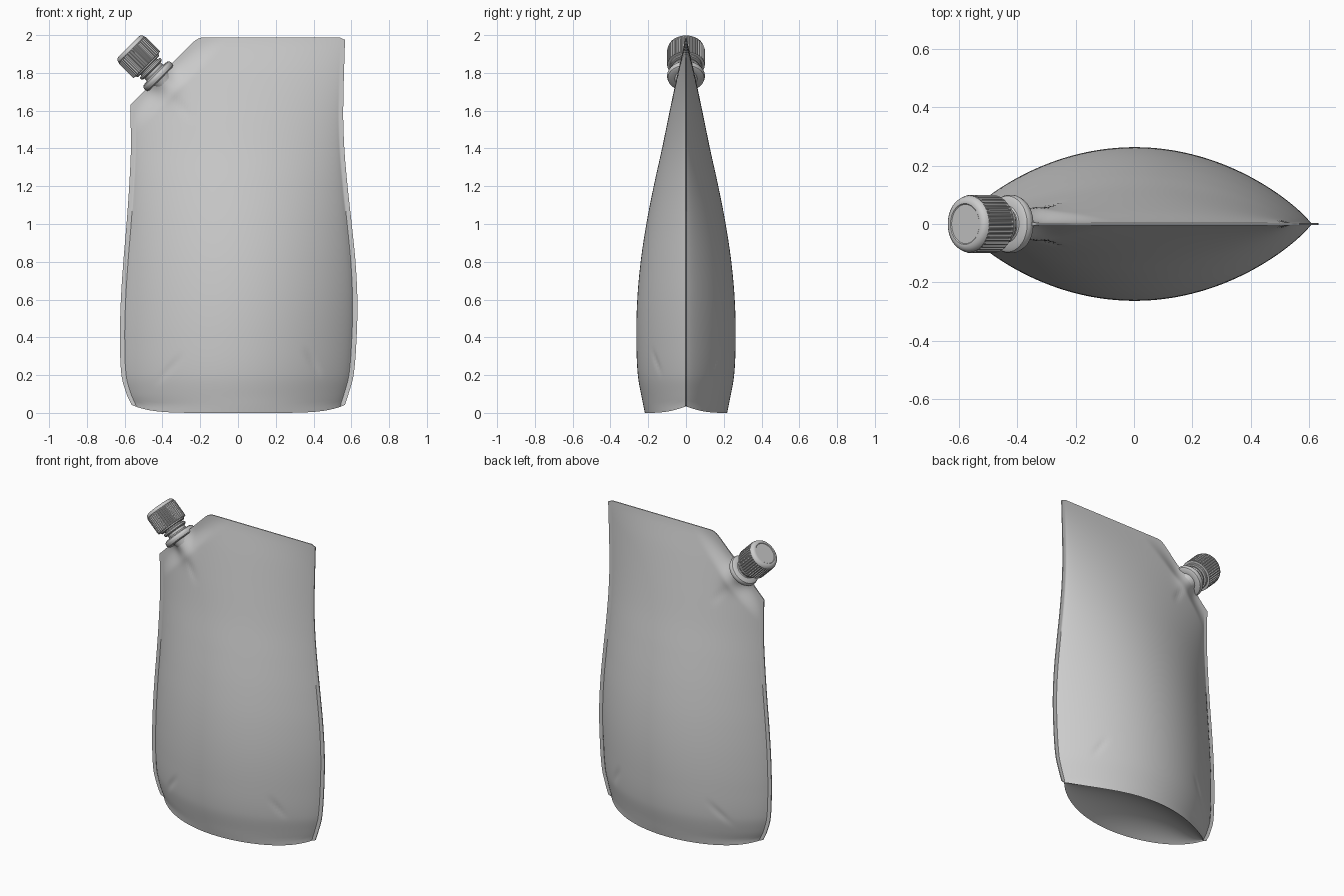
import bpy, bmesh
from math import sin, cos, pi, exp, hypot
from mathutils import Vector

if "Cube" in bpy.data.objects:
    bpy.data.objects.remove(bpy.data.objects["Cube"])


def curve(pts):
    """Smooth interpolation through (position, value) points."""
    def slope(i):
        a, b = pts[max(i - 1, 0)], pts[min(i + 1, len(pts) - 1)]
        return (b[1] - a[1]) / (b[0] - a[0])

    def f(p):
        p = min(max(p, pts[0][0]), pts[-1][0])
        i = max(k for k in range(len(pts) - 1) if pts[k][0] <= p)
        (p0, a), (p1, b) = pts[i], pts[i + 1]
        h = p1 - p0
        t = (p - p0) / h
        return (a * (1 + 2 * t) * (1 - t) ** 2 + slope(i) * h * t * (1 - t) ** 2
                + b * t * t * (3 - 2 * t) + slope(i + 1) * h * t * t * (t - 1))
    return f


def smooth(a, b, v):
    t = min(max((v - a) / (b - a), 0), 1)
    return t * t * (3 - 2 * t)


def finish(name, bm, angle):
    bmesh.ops.recalc_face_normals(bm, faces=bm.faces)
    me = bpy.data.meshes.new(name)
    bm.to_mesh(me)
    bm.free()
    ob = bpy.data.objects.new(name, me)
    bpy.context.collection.objects.link(ob)
    bpy.ops.object.select_all(action='DESELECT')
    ob.select_set(True)
    bpy.context.view_layer.objects.active = ob
    bpy.ops.object.shade_smooth_by_angle(angle=angle)
    return ob


# Pouch outline and belly depth, all by height
left = curve([(0.04, -.562), (.1, -.59), (.2, -.617), (.4, -.625), (.6, -.62), (.8, -.607),
              (1, -.59), (1.2, -.576), (1.4, -.567), (1.63, -.57), (2, -.57)])
right = curve([(0.04, .565), (.1, .585), (.2, .612), (.4, .628), (.6, .632), (.8, .622),
               (1, .602), (1.2, .58), (1.4, .563), (1.6, .557), (2, .567)])
depth = curve([(0, .215), (.06, .227), (.2, .252), (.4, .26), (.6, .255), (.8, .237), (1, .207),
               (1.2, .168), (1.4, .124), (1.6, .083), (1.8, .041), (1.95, .007), (1.99, 0)])
SEAM = .003
SPOUT = Vector((-.42, 0, 1.78))
# Wrinkles: start x, z, end x, z
CREASES = [(-.45, .13, -.28, .33), (.45, .18, .34, .36), (-.36, 1.7, -.23, 1.53)]


def top_edge(x):
    corner = smooth(.535, .567, x) * .012
    diag = x + 2.2
    k = .03                                   # rounded shoulder
    h = min(max(.5 + .5 * (1.988 - diag) / k, 0), 1)
    return 1.988 * (1 - h) + diag * h - k * h * (1 - h) - corner


def sheet_point(s, v):
    """Point on the front panel: s in -1..1 across, v in 0..1 upward."""
    u = (s + 1) / 2
    zb = .042 * abs(s) ** 6
    z = zb + (top_edge(-.57 + 1.136 * u) - zb) * v
    x = left(z) * (1 - u) + right(z) * u
    si = min(1, abs(s) * 1.045)
    y = depth(z) * (1 - si * si) ** .87
    d = (2.2 - (z - x)) * .7071               # distance below the cut corner
    y *= smooth(.015, .13, d)
    # swelling around the spout fitment
    t = (x + z - 1.36) * .7071
    y += .055 * exp(-(t / .06) ** 2) * exp(-(max(d, 0) / .1) ** 2)
    # soft wrinkles
    for x0, z0, x1, z1 in CREASES:
        l = hypot(x1 - x0, z1 - z0)
        dx, dz = (x1 - x0) / l, (z1 - z0) / l
        a = ((x - x0) * dx + (z - z0) * dz) / l
        c = (z - z0) * dx - (x - x0) * dz
        if 0 < a < 1:
            y -= .006 * sin(pi * a) ** 2 * exp(-(c / .014) ** 2)
    return x, max(y, 0) + SEAM, z


# Pouch: two panels, sealed rim and folded base gusset
NU, NV, NG = 110, 110, 16
bm = bmesh.new()
S = [sin(pi / 2 * (2 * i / NU - 1)) for i in range(NU + 1)]
panels = []
for side in (-1, 1):
    grid = []
    for j in range(NV + 1):
        row = [sheet_point(s, j / NV) for s in S]
        grid.append([bm.verts.new((x, side * y, z)) for x, y, z in row])
    panels.append(grid)
front, back = panels
base = [front[0]]
for k in range(1, NG):
    q = 2 * k / NG - 1
    base.append([bm.verts.new((f.co.x, f.co.y * -q, f.co.z + .08 * (1 - s * s) * (1 - q * q)))
                 for f, s in zip(front[0], S)])
base.append(back[0])
for grid in (front, back, base):
    for r0, r1 in zip(grid, grid[1:]):
        for i in range(NU):
            bm.faces.new((r0[i], r0[i + 1], r1[i + 1], r1[i]))
rims = [(front[NV], back[NV])]
for i in (0, NU):
    rims.append(([r[i] for r in front], [r[i] for r in back]))
for a, b in rims:
    for i in range(len(a) - 1):
        bm.faces.new((a[i], a[i + 1], b[i + 1], b[i]))
for i in (0, NU):
    bm.faces.new([r[i] for r in base])
finish("pouch", bm, .7)


def lathe(name, profile, segs, rib=0, ribbed=(), angle=.6):
    """Revolve (radius, height) points about the tilted spout axis."""
    bm = bmesh.new()
    rings = []
    for n, (r, h) in enumerate(profile):
        ring = []
        for i in range(segs):
            rr = r - (rib if n in ribbed and i % 4 > 1 else 0)
            a = 2 * pi * i / segs
            ring.append(bm.verts.new((rr * cos(a), rr * sin(a), h)))
        rings.append(ring)
    for a, b in zip(rings, rings[1:]):
        for i in range(segs):
            j = (i + 1) % segs
            bm.faces.new((a[i], a[j], b[j], b[i]))
    bm.faces.new(rings[0])
    bm.faces.new(rings[-1])
    ob = finish(name, bm, angle)
    ob.location = SPOUT
    ob.rotation_euler = (0, -pi / 4, 0)


# Spout: fitment stem, rounded collar, neck and tamper ring
lathe("spout", [(.04, -.09), (.055, -.03), (.06, -.016), (.088, -.016), (.096, -.011), (.1, 0),
                (.1, .01), (.096, .019), (.086, .025), (.064, .027), (.06, .032), (.06, .046),
                (.072, .049), (.076, .054), (.076, .062), (.072, .067), (.06, .07), (.06, .1)], 64)

# Cap: grip ribs around the side, rounded top with a shallow recess
lathe("cap", [(.06, .076), (.08, .076), (.084, .08), (.084, .087), (.099, .088), (.1, .092), (.1, .195),
              (.097, .205), (.093, .215), (.085, .222), (.076, .225), (.07, .225), (.067, .222)],
      160, .006, (5, 6), .5)
